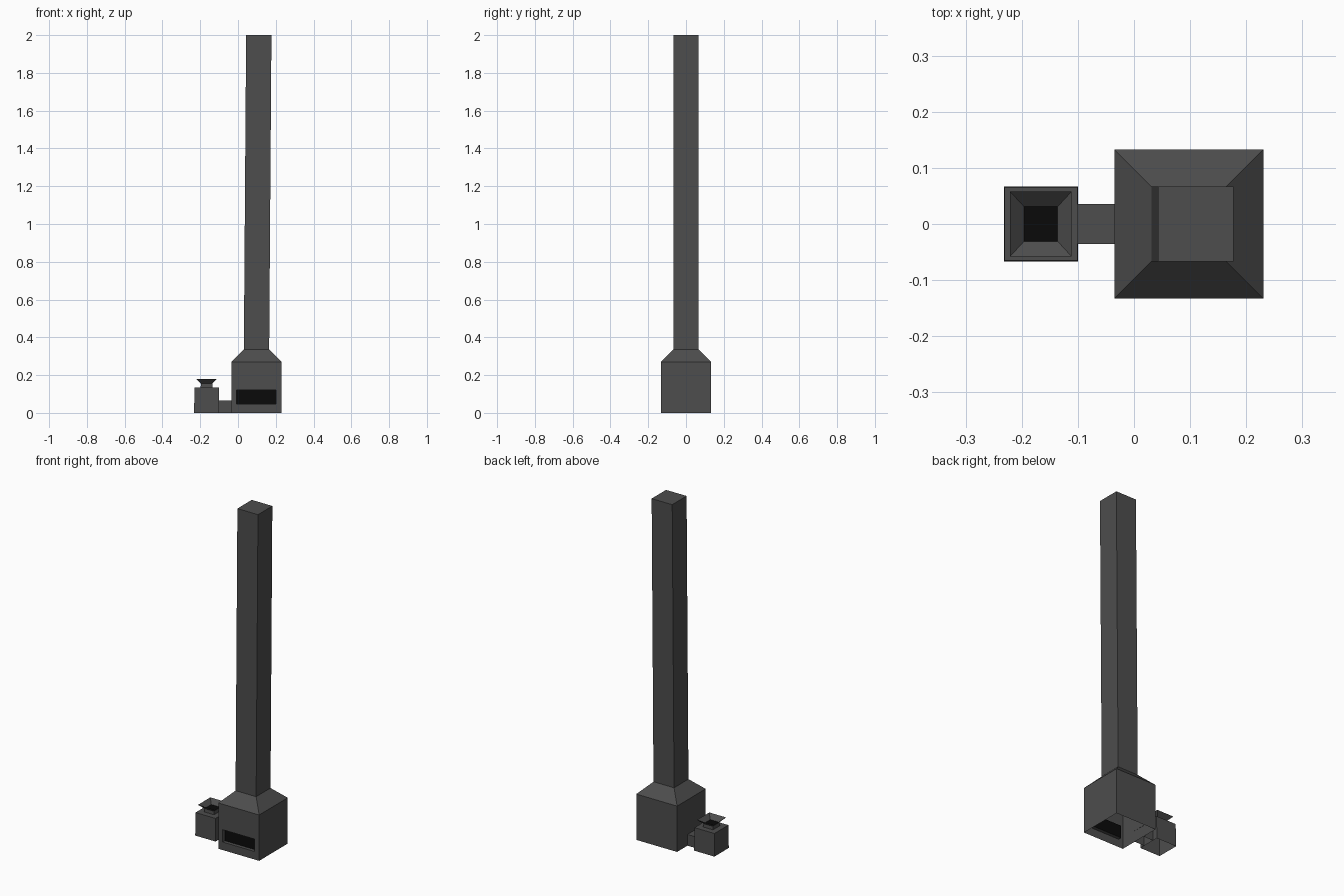
import bpy

if "Cube" in bpy.data.objects:
    bpy.data.objects.remove(bpy.data.objects["Cube"])


def material(name, v):
    m = bpy.data.materials.new(name)
    m.diffuse_color = (v, v, v, 1)
    m.use_nodes = True
    m.node_tree.nodes["Principled BSDF"].inputs["Base Color"].default_value = m.diffuse_color
    return m


IRON = material("dark_iron", 0.075)
BLACK = material("soot_black", 0.003)


def rect_z(cx, cy, hx, hy, z):
    return [(cx - hx, cy - hy, z), (cx + hx, cy - hy, z),
            (cx + hx, cy + hy, z), (cx - hx, cy + hy, z)]


def rect_y(x0, x1, z0, z1, y):
    return [(x0, y, z0), (x1, y, z0), (x1, y, z1), (x0, y, z1)]


def loft(name, rings, cap=True, cap_black=False, skip=()):
    """Skin four-sided rings, open at the first ring, optionally capped at the last."""
    verts = [v for r in rings for v in r]
    faces = []
    for i in range(len(rings) - 1):
        for j in range(4):
            if (i, j) not in skip:
                a, b = i * 4 + j, i * 4 + (j + 1) % 4
                faces.append((a, b, b + 4, a + 4))
    if cap:
        n = len(verts) - 4
        faces.append((n, n + 1, n + 2, n + 3))
    mesh = bpy.data.meshes.new(name)
    mesh.from_pydata(verts, [], faces)
    mesh.materials.append(IRON)
    mesh.materials.append(BLACK)
    if cap and cap_black:
        mesh.polygons[-1].material_index = 1
    ob = bpy.data.objects.new(name, mesh)
    bpy.context.collection.objects.link(ob)
    return ob


# Furnace body with sloped shoulders (front wall is built separately)
CX, H = 0.098, 0.133
loft("furnace_body", [rect_z(CX, 0, H, H, 0), rect_z(CX, 0, H, H, 0.27),
                      rect_z(CX, 0, 0.067, 0.067, 0.335)], cap=False, skip={(0, 0)})

# Front wall with recessed black fire slot
slot = (-0.007, 0.2, 0.047, 0.12)
loft("front_wall_and_slot", [rect_y(CX - H, CX + H, 0, 0.27, -H),
                             rect_y(*slot, -H), rect_y(*slot, -H + 0.02)],
     cap_black=True)

# Slightly leaning chimney, closed on top
loft("chimney", [rect_z(0.098, 0, 0.067, 0.067, 0.335),
                 rect_z(0.11, 0, 0.067, 0.067, 2.0)])

# Side feeder box with neck, and the duct joining it to the furnace
FX = -0.166
loft("feeder_box", [rect_z(FX, 0, 0.066, 0.067, 0), rect_z(FX, 0, 0.065, 0.065, 0.135)])
loft("feeder_neck", [rect_z(FX, 0, 0.032, 0.032, 0.135), rect_z(FX, 0, 0.03, 0.031, 0.155)],
     cap_black=True)
loft("connecting_duct", [rect_z(-0.0675, 0, 0.0335, 0.036, 0),
                         rect_z(-0.0675, 0, 0.0335, 0.036, 0.066)], skip={(0, 1), (0, 3)})

# Open flared hopper
loft("hopper", [rect_z(FX, 0, 0.03, 0.031, 0.155), rect_z(FX, 0, 0.055, 0.058, 0.18)],
     cap=False)
